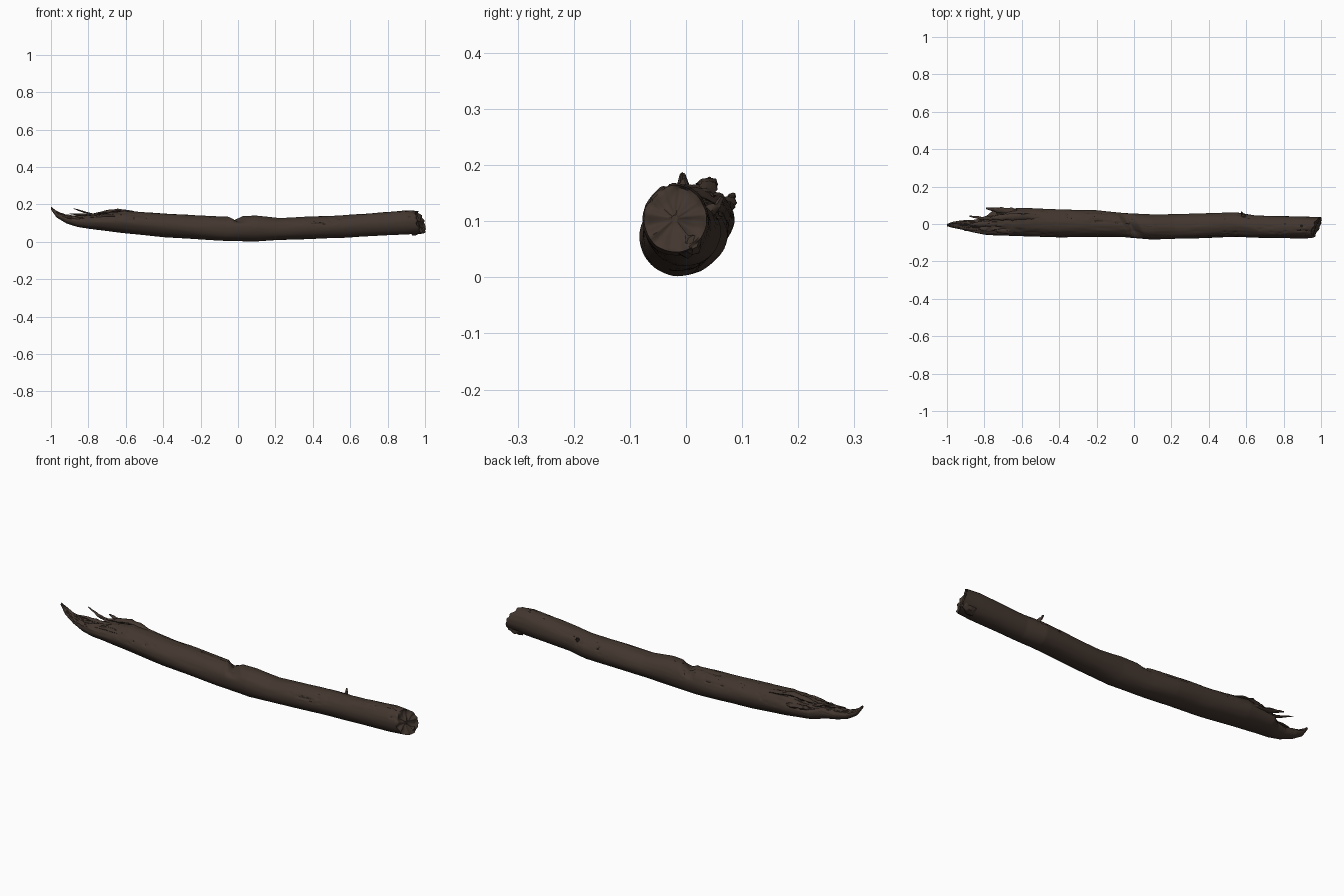
import bpy, bmesh, math
from mathutils import Vector, noise

cube = bpy.data.objects.get("Cube")
if cube:
    bpy.data.objects.remove(cube, do_unlink=True)


def make_material(name, colour):
    mat = bpy.data.materials.new(name)
    mat.use_nodes = True
    mat.diffuse_color = (*colour, 1)
    mat.node_tree.nodes["Principled BSDF"].inputs["Base Color"].default_value = (*colour, 1)
    return mat


bark = make_material("dark brown bark", (0.055, 0.037, 0.028))
crevice = make_material("deep crevice brown", (0.025, 0.017, 0.013))

# Trunk envelope: x, y low, y high, z low, z high
STATIONS = [
    (-1.0, -.012, 0, .172, .188),
    (-.97, -.02, .012, .13, .165),
    (-.92, -.03, .02, .1, .145),
    (-.86, -.045, .022, .08, .14),
    (-.8, -.057, .035, .07, .145),
    (-.75, -.06, .075, .063, .152),
    (-.6, -.065, .086, .045, .165),
    (-.4, -.07, .078, .025, .15),
    (-.2, -.07, .073, .012, .14),
    (-.06, -.07, .06, .004, .134),
    (.1, -.083, .052, .002, .14),
    (.22, -.08, .052, .01, .127),
    (.55, -.068, .062, .02, .14),
    (.65, -.073, .045, .028, .148),
    (.9, -.077, .04, .038, .168),
    (.99, -.075, .036, .045, .163),
]


def envelope(x):
    """Blend the two stations around x."""
    for a, b in zip(STATIONS, STATIONS[1:]):
        if x <= b[0]:
            t = (x - a[0]) / (b[0] - a[0])
            return [p + (q - p) * t for p, q in zip(a[1:], b[1:])]
    return STATIONS[-1][1:]


def smooth(a, b, x):
    t = min(1, max(0, (x - a) / (b - a)))
    return t * t * (3 - 2 * t)


def finish(name, bm, angle=50):
    bmesh.ops.recalc_face_normals(bm, faces=bm.faces)
    mesh = bpy.data.meshes.new(name)
    bm.to_mesh(mesh)
    bm.free()
    mesh.materials.append(bark)
    mesh.materials.append(crevice)
    obj = bpy.data.objects.new(name, mesh)
    bpy.context.collection.objects.link(obj)
    bpy.ops.object.select_all(action='DESELECT')
    obj.select_set(True)
    bpy.context.view_layer.objects.active = obj
    bpy.ops.object.shade_smooth_by_angle(angle=math.radians(angle))
    return obj


def skin(bm, rings):
    """Join consecutive rings of vertices with quads."""
    faces = []
    for a, b in zip(rings, rings[1:]):
        for i in range(len(a)):
            j = (i + 1) % len(a)
            faces.append(bm.faces.new((a[i], a[j], b[j], b[i])))
    return faces


def build_trunk():
    bm = bmesh.new()
    depth = {}
    rings = []
    count, sides = 340, 64
    for k in range(count + 1):
        x = -1 + 1.985 * k / count
        y0, y1, z0, z1 = envelope(x)
        centre = Vector((x, (y0 + y1) / 2, (z0 + z1) / 2))
        ry, rz = (y1 - y0) / 2, (z1 - z0) / 2
        broken = 1 - smooth(-.85, -.5, x)
        ring = []
        for i in range(sides):
            a = math.tau * i / sides
            c, s = math.cos(a), math.sin(a)
            up = max(0, s)
            # Long bark ridges, with narrow cracks on the weathered upper side
            lump = noise.noise(Vector((x * 5, c * 1.5, s * 1.5)))
            ridge = noise.noise(Vector((x * 9 + 4, c * 6, s * 6)))
            seam = abs(noise.noise(Vector((x * 4 + 9, c * 3.5, s * 3.5 + 2))))
            crack = max(0, 1 - seam / .055) * smooth(-.1, .5, s) * smooth(-.1, .25, noise.noise(Vector((x * 3, c, 7))))
            shrink = .03 * lump + .02 * ridge * (.4 + up) + .08 * crack
            # Torn wood at the splintered end
            torn = noise.noise(Vector((x * 22, c * 5, s * 5)))
            shrink += broken * up * (.12 + .35 * torn)
            # Notch across the top, slightly skewed
            notch = max(0, 1 - abs(x + .02 + .035 * c) / (.035 if x < -.02 else .05))
            shrink += .36 * notch * smooth(.25, 1, s)
            v = centre + Vector((0, c * ry, s * rz)) * (1 - shrink)
            # Slanted cut, lowest and rearmost edge reaching farthest
            cut = smooth(.88, .985, x)
            v.x += cut * (.022 * c - .018 * s - .012 + .01 * noise.noise(Vector((c * 3, s * 3, 5))))
            vert = bm.verts.new(v)
            depth[vert] = crack
            ring.append(vert)
        rings.append(ring)
    # Rough sunken end grain
    rim = rings[-1]
    middle = sum((v.co for v in rim), Vector()) / sides
    for scale in (.93, .8, .6, .35, .12):
        ring = []
        for v in rim:
            p = middle.lerp(v.co, scale)
            p.x += .012 * noise.noise(p * 40) - .006 * (1 - scale)
            ring.append(bm.verts.new(p))
        rings.append(ring)
    faces = skin(bm, rings)
    bm.faces.new(rings[0])
    bm.faces.new(rings[-1])
    for f in faces:
        if all(depth.get(v, 0) > .45 for v in f.verts):
            f.material_index = 1
    return finish("log_trunk", bm)


def splinter(name, points, radii, flat=.6, sides=8):
    """Tapered, slightly ragged sliver of wood along a path."""
    bm = bmesh.new()
    path = [Vector(p) for p in points]
    rings = []
    steps = 6
    for n in range(len(path) - 1):
        for m in range(steps + (n == len(path) - 2)):
            t = m / steps
            p = path[n].lerp(path[n + 1], t)
            r = radii[n] + (radii[n + 1] - radii[n]) * t
            tangent = (path[n + 1] - path[n]).normalized()
            side = tangent.cross(Vector((0, 0, 1))).normalized()
            top = side.cross(tangent)
            ring = []
            for i in range(sides):
                a = math.tau * i / sides
                d = side * math.cos(a) + top * math.sin(a) * flat
                rough = 1 + .5 * noise.noise(p * 50 + d * 2)
                ring.append(bm.verts.new(p + d * r * rough))
            rings.append(ring)
    skin(bm, rings)
    bm.faces.new(rings[0])
    bm.faces.new(rings[-1])
    return finish(name, bm)


build_trunk()

# Splinters of the broken end
splinter("raised_splinter", [(-.74, .035, .135), (-.81, .03, .155), (-.88, .042, .178)], [.014, .009, .003])
splinter("back_shard", [(-.62, .06, .12), (-.73, .075, .135), (-.79, .084, .148)], [.022, .014, .005])
splinter("torn_bark_ridge", [(-.5, .035, .145), (-.64, .04, .168), (-.71, .035, .158), (-.77, .03, .15)], [.014, .018, .016, .004])
splinter("front_ridge", [(-.55, -.03, .138), (-.7, -.035, .138), (-.84, -.03, .128)], [.012, .014, .005])
splinter("middle_sliver", [(-.72, .0, .14), (-.83, .0, .143), (-.9, -.008, .15)], [.014, .012, .003])
splinter("tip_sliver", [(-.88, -.015, .12), (-.95, -.012, .14), (-.985, -.005, .172)], [.02, .014, .005])

# Bark flap beside the notch, snapped twig and frayed cut edge
splinter("bark_flap", [(.02, .0, .128), (.09, -.012, .134), (.2, -.02, .122)], [.012, .013, .004])
splinter("twig_stub", [(.59, .035, .115), (.58, .056, .128), (.575, .064, .142)], [.012, .006, .004], 1)
splinter("frayed_edge", [(.93, .0, .06), (.975, .01, .06), (.997, .012, .062)], [.024, .022, .012], 1)
